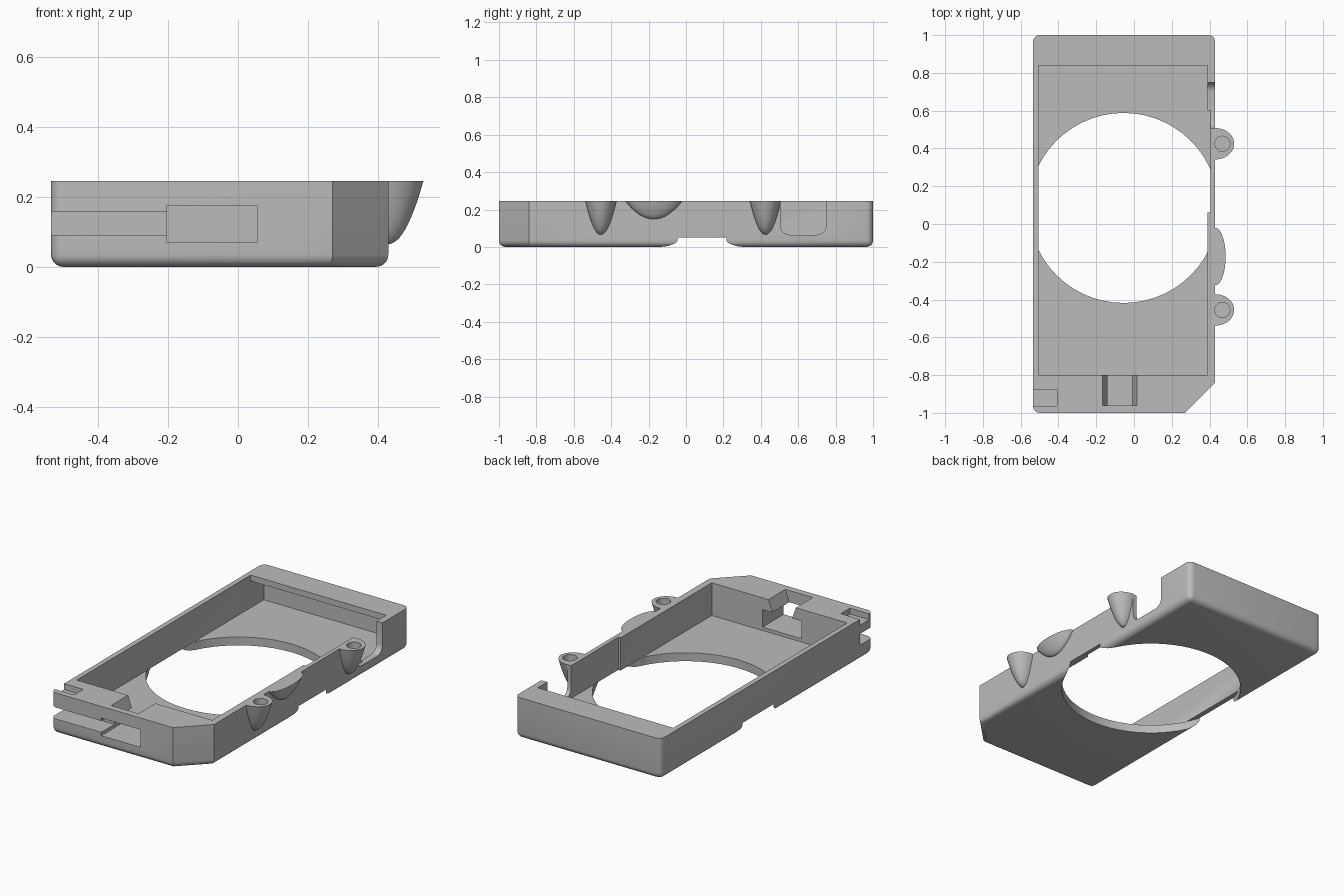
import bpy, bmesh, math
from mathutils import Vector

if "Cube" in bpy.data.objects:
    bpy.data.objects.remove(bpy.data.objects["Cube"], do_unlink=True)

TOP, FLOOR, ROUND = 0.245, 0.05, 0.035
LEFT, RIGHT = -0.535, 0.43          # outer side walls
IN_LEFT, IN_RIGHT = -0.505, 0.39    # inner side walls

plastic = bpy.data.materials.new("grey plastic")
plastic.use_nodes = True
grey = (0.5, 0.5, 0.5, 1)
plastic.diffuse_color = grey
plastic.node_tree.nodes["Principled BSDF"].inputs["Base Color"].default_value = grey


def finish(bm, name):
    bmesh.ops.recalc_face_normals(bm, faces=bm.faces)
    mesh = bpy.data.meshes.new(name)
    bm.to_mesh(mesh)
    bm.free()
    mesh.materials.append(plastic)
    obj = bpy.data.objects.new(name, mesh)
    bpy.context.collection.objects.link(obj)
    return obj


def prism(name, profile, lo, hi, axis="z", rounded=None):
    """Extrude a 2D profile along an axis; round edges picked by a rule."""
    place = {"x": lambda a, b: (lo, a, b), "y": lambda a, b: (a, lo, b),
             "z": lambda a, b: (a, b, lo)}[axis]
    step = Vector([(hi - lo) * (axis == k) for k in "xyz"])
    bm = bmesh.new()
    face = bm.faces.new([bm.verts.new(place(a, b)) for a, b in profile])
    ext = bmesh.ops.extrude_face_region(bm, geom=[face], use_keep_orig=True)
    moved = [v for v in ext["geom"] if isinstance(v, bmesh.types.BMVert)]
    bmesh.ops.translate(bm, verts=moved, vec=step)
    bmesh.ops.recalc_face_normals(bm, faces=bm.faces)
    if rounded:
        radius, rule = rounded
        edges = [e for e in bm.edges if rule(e.verts[0].co, e.verts[1].co)]
        bmesh.ops.bevel(bm, geom=edges, offset=radius, segments=5,
                        profile=0.5, affect='EDGES')
    return finish(bm, name)


def box(name, x, y, z):
    return prism(name, [(x[0], y[0]), (x[1], y[0]), (x[1], y[1]), (x[0], y[1])], *z)


def bowl(name, y, rx, ry, depth, rings=10, sides=48):
    """Paraboloid boss hanging from the rim, centred on the outer wall."""
    bm = bmesh.new()
    tip = bm.verts.new((RIGHT, y, TOP - depth))
    last = None
    for i in range(1, rings + 1):
        t = i / rings
        angles = [math.tau * k / sides for k in range(sides)]
        ring = [bm.verts.new((RIGHT + rx * t * math.cos(a), y + ry * t * math.sin(a),
                              TOP - depth * (1 - t * t))) for a in angles]
        for k in range(sides):
            n = (k + 1) % sides
            if last:
                bm.faces.new((last[k], last[n], ring[n], ring[k]))
            else:
                bm.faces.new((tip, ring[n], ring[k]))
        last = ring
    bm.faces.new(last)
    return finish(bm, name)


def circle(cx, cy, r, sides):
    return [(cx + r * math.cos(math.tau * k / sides),
             cy + r * math.sin(math.tau * k / sides)) for k in range(sides)]


def combine(target, tool, operation='DIFFERENCE'):
    mod = target.modifiers.new(tool.name, 'BOOLEAN')
    mod.operation, mod.solver, mod.object = operation, 'EXACT', tool
    bpy.context.view_layer.objects.active = target
    bpy.ops.object.modifier_apply(modifier=mod.name)
    bpy.data.objects.remove(tool, do_unlink=True)


# Outer tray with one clipped corner and rounded lower edges
def tray_edges(a, b):
    bottom = a.z < 0.01 and b.z < 0.01
    upright = abs(a.z - b.z) > 0.1 and (a.x < 0 or a.y > 0)
    return bottom or upright


tray = prism("tray", [(LEFT, -1), (0.27, -1), (RIGHT, -0.84), (RIGHT, 1), (LEFT, 1)],
             0, TOP, rounded=(ROUND, tray_edges))

# Side bosses: two screw ears and a shallow bulge
EARS = (0.425, -0.455)
for y in EARS:
    combine(tray, bowl("screw_ear", y, 0.1, 0.083, 0.18), 'UNION')
combine(tray, bowl("side_bulge", -0.172, 0.055, 0.152, 0.097), 'UNION')

# Main pocket, the space under the rear lip, and the thinned side wall
combine(tray, box("pocket", (IN_LEFT, IN_RIGHT), (-0.8, 0.84), (FLOOR, 0.4)))
combine(tray, box("rear_undercut", (IN_LEFT, IN_RIGHT), (0.8, 0.965), (FLOOR, 0.21)))
combine(tray, box("wall_recess", (0.35, 0.405), (0.06, 0.6), (FLOOR, 0.4)))

# Large round opening through the floor, nicking both side walls
combine(tray, prism("floor_opening", circle(-0.055, 0.085, 0.503, 56), -0.1, FLOOR))

# Rounded notch in the side wall
combine(tray, prism("side_notch", [(0.505, 0.065), (0.75, 0.065), (0.75, 0.4), (0.505, 0.4)],
                    0.35, 0.435, "x",
                    (0.05, lambda a, b: abs(a.x - b.x) > 0.05 and a.z < 0.1)))

# Screw holes
for y in EARS:
    combine(tray, prism("screw_hole", circle(0.468, y, 0.04, 32), TOP - 0.05, 0.4))

# Plug slot with flared top opening, and the cable groove round the corner
combine(tray, box("plug_slot", (-0.203, 0.055), (-1.1, -0.78), (0.07, 0.175)))
combine(tray, prism("flared_opening", [(-0.137, 0.165), (-0.013, 0.165),
                                       (0.028, 0.28), (-0.178, 0.28)], -0.96, -0.78, "y"))
combine(tray, box("cable_groove", (-0.7, -0.19), (-1.1, -0.875), (0.09, 0.158)))
combine(tray, box("corner_recess", (-0.7, -0.408), (-0.963, -0.877), (0.21, 0.4)))

# Smooth the curved surfaces, keep hard edges
bpy.ops.object.select_all(action='DESELECT')
tray.select_set(True)
bpy.context.view_layer.objects.active = tray
bpy.ops.object.shade_smooth_by_angle(angle=math.radians(30))
